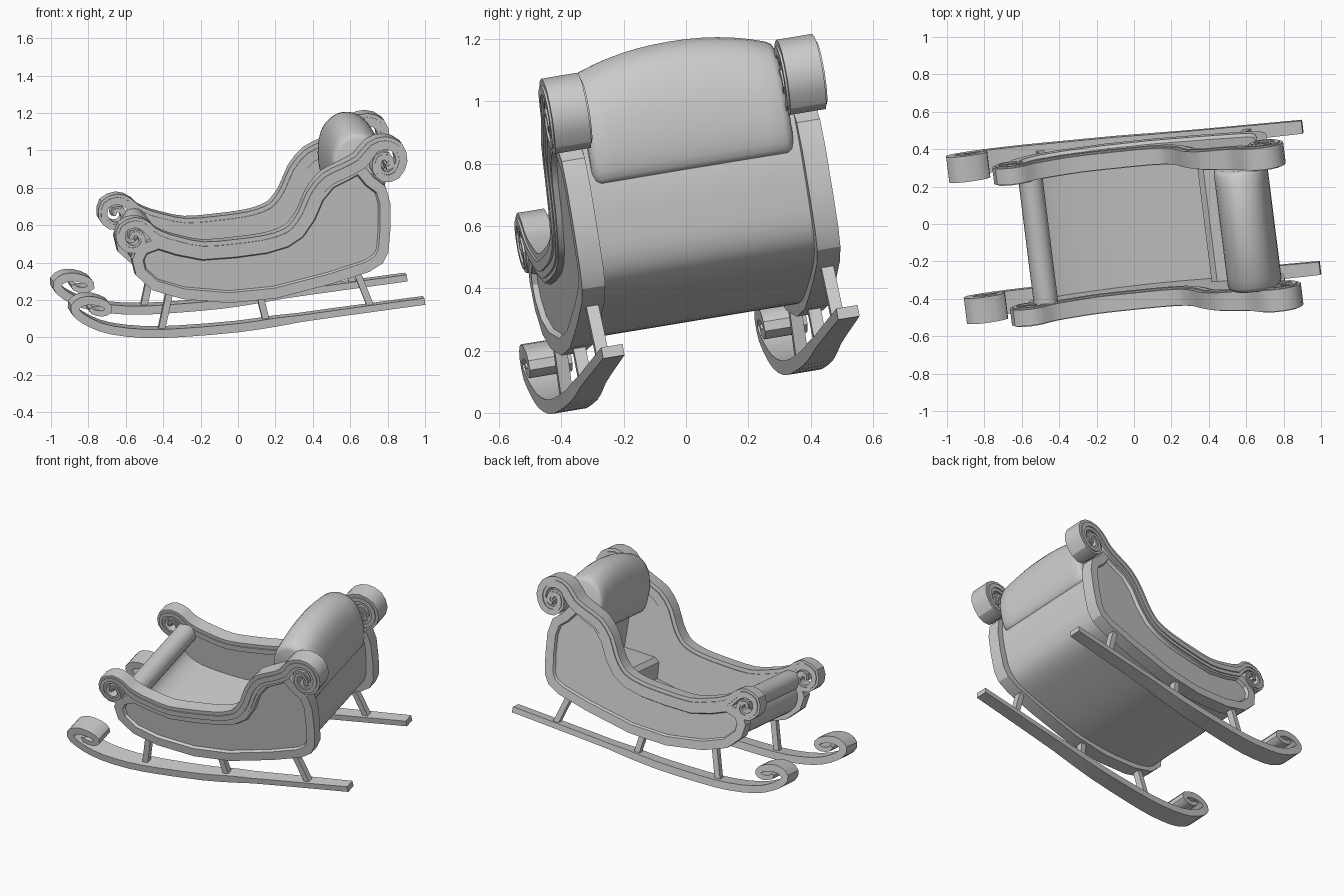
import bpy, bmesh, math
from mathutils import Matrix, Vector

if "Cube" in bpy.data.objects:
    bpy.data.objects.remove(bpy.data.objects["Cube"])

# Sleigh frame (x along, w across, z up) -> tilted world frame; w = 0 is the near runner plane
W = 0.771
M = Matrix(((1, -0.123, 0, 0),
            (0.123, 0.979, -0.165, -0.325),
            (0, 0.162, 1, 0.003),
            (0, 0, 0, 1)))


def finish(name, bm, angle=30):
    bmesh.ops.transform(bm, matrix=M, verts=bm.verts)
    bmesh.ops.recalc_face_normals(bm, faces=bm.faces)
    me = bpy.data.meshes.new(name)
    bm.to_mesh(me)
    bm.free()
    ob = bpy.data.objects.new(name, me)
    bpy.context.collection.objects.link(ob)
    bpy.ops.object.select_all(action='DESELECT')
    ob.select_set(True)
    bpy.context.view_layer.objects.active = ob
    bpy.ops.object.shade_smooth_by_angle(angle=math.radians(angle))
    return ob


def mirror(bm):
    """Copy everything to the far side of the sleigh."""
    d = bmesh.ops.duplicate(bm, geom=bm.verts[:] + bm.edges[:] + bm.faces[:])
    for v in d['geom']:
        if isinstance(v, bmesh.types.BMVert):
            v.co.y = W - v.co.y


def loft(bm, rings):
    vs = [[bm.verts.new(c) for c in r] for r in rings]
    n = len(vs[0])
    for a, b in zip(vs, vs[1:]):
        for i in range(n):
            bm.faces.new((a[i], a[(i + 1) % n], b[(i + 1) % n], b[i]))
    bm.faces.new(vs[0][::-1])
    bm.faces.new(vs[-1])


def smooth(pts, k=4, closed=False):
    """Catmull-Rom refinement of a 2D path."""
    p = [Vector(q) for q in pts]
    n = len(p)
    get = (lambda i: p[i % n]) if closed else (lambda i: p[max(0, min(n - 1, i))])
    out = []
    for i in range(n if closed else n - 1):
        a, b, c, d = (get(i + j) for j in (-1, 0, 1, 2))
        for s in range(k):
            t = s / k
            out.append(0.5 * (2 * b + (c - a) * t + (2 * a - 5 * b + 4 * c - d) * t * t
                              + (3 * b - a - 3 * c + d) * t ** 3))
    return out if closed else out + [p[-1]]


def strip(bm, path, thick, width, w=0.0):
    """Flat bar along an (x, z) path; thick and width are functions of the point index."""
    p = [Vector(q) for q in path]
    rings = []
    for i, c in enumerate(p):
        d0 = (c - p[max(i - 1, 0)]).normalized()
        d1 = (p[min(i + 1, len(p) - 1)] - c).normalized()
        t = (d0 + d1).normalized()
        n = Vector((-t.y, t.x)) * thick(i) / 2 / max(0.75, t.dot(d1 if d1.length else d0))
        h = width(i) / 2
        a, b = c + n, c - n
        rings.append([(a.x, w - h, a.y), (a.x, w + h, a.y), (b.x, w + h, b.y), (b.x, w - h, b.y)])
    loft(bm, rings)


def slab(bm, poly, w0, w1):
    loft(bm, [[(x, w, z) for x, z in poly] for w in (w0, w1)])


# Runners: curled at the front, narrowing to the back
runner = [(0.995, 0.195), (0.5, 0.128), (0.2, 0.085), (0, 0.056), (-0.3, 0.031), (-0.5, 0.026),
          (-0.68, 0.045), (-0.79, 0.082), (-0.865, 0.13), (-0.878, 0.172), (-0.84, 0.2), (-0.78, 0.204),
          (-0.715, 0.183), (-0.7, 0.153), (-0.735, 0.135), (-0.785, 0.145), (-0.795, 0.165)]
bm = bmesh.new()
strip(bm, smooth(runner, 2), lambda i: 0.036 if i < 4 else 0.046 if i < 21 else 0.046 - 0.0022 * (i - 21),
      lambda i: 0.07 + 0.07 * min(1, i / 16))
mirror(bm)
finish("runners", bm, 25)

# Struts joining runners and body
bm = bmesh.new()
for a, b in (((-0.365, 0.25), (-0.41, 0.04)), ((0.115, 0.23), (0.15, 0.085)), ((0.63, 0.36), (0.71, 0.16))):
    strip(bm, [a, b], lambda i: 0.036, lambda i: 0.04)
mirror(bm)
finish("struts", bm)

# Top rails with a scroll at each end
front_scroll = [(-0.575, 0.53), (-0.57, 0.56), (-0.535, 0.56), (-0.515, 0.52), (-0.54, 0.482), (-0.59, 0.478),
                (-0.632, 0.525), (-0.62, 0.59), (-0.555, 0.618), (-0.495, 0.595)]
middle = [(-0.43, 0.535), (-0.32, 0.5), (-0.19, 0.475), (-0.02, 0.488), (0.14, 0.51), (0.24, 0.54), (0.3, 0.58),
          (0.355, 0.66), (0.4, 0.765), (0.47, 0.85), (0.56, 0.895), (0.65, 0.945)]
rear_scroll = [(0.71, 1.02), (0.78, 1.045), (0.845, 1.02), (0.868, 0.95), (0.835, 0.88), (0.775, 0.865),
               (0.735, 0.905), (0.745, 0.965), (0.79, 0.975), (0.812, 0.93), (0.785, 0.915)]
rail = smooth(front_scroll + middle + rear_scroll, 2)
nf, nm = len(front_scroll), len(middle)


def rail_thick(i):
    i /= 2
    if i < nf:
        return 0.026 + 0.036 * i / nf
    j = i - nf - nm
    return 0.08 if j < 0 else 0.072 - 0.042 * j / len(rear_scroll)


def rail_width(i):
    j = i / 2 - nf - nm + 4
    return 0.088 if j < 0 else min(0.118, 0.088 + 0.008 * j)


bm = bmesh.new()
strip(bm, rail, rail_thick, rail_width)
# raised bead along the rail
strip(bm, rail, lambda i: rail_thick(i) * 0.42, lambda i: rail_width(i) + 0.014)
mirror(bm)
finish("scroll_rails", bm, 30)

# Side panels with a recessed field
lower = [(0.72, 0.86), (0.785, 0.81), (0.81, 0.72), (0.81, 0.58), (0.80, 0.46), (0.77, 0.4), (0.70, 0.355),
         (0.5, 0.29), (0.2, 0.212), (-0.05, 0.187), (-0.3, 0.208), (-0.46, 0.255), (-0.55, 0.335),
         (-0.57, 0.42), (-0.535, 0.495)]
bm = bmesh.new()
slab(bm, middle + lower, -0.038, 0.038)
bmesh.ops.recalc_face_normals(bm, faces=bm.faces)
bm.faces.ensure_lookup_table()
outer = [f for f in bm.faces if len(f.verts) > 4 and f.calc_center_median().y < 0]
bmesh.ops.inset_region(bm, faces=outer, thickness=0.055, use_even_offset=True)
bmesh.ops.inset_region(bm, faces=outer, thickness=0.008, depth=-0.018, use_even_offset=True)
mirror(bm)
finish("side_panels", bm)

# Curved shell: front, floor and back in one sheet
shell = smooth([(-0.46, 0.5), (-0.51, 0.42), (-0.495, 0.345), (-0.42, 0.29), (-0.28, 0.258), (-0.05, 0.242),
                (0.2, 0.262), (0.5, 0.338), (0.66, 0.395), (0.73, 0.47), (0.75, 0.6), (0.752, 0.72), (0.73, 0.86)])
bm = bmesh.new()
strip(bm, shell, lambda i: 0.03, lambda i: W - 0.05, W / 2)
finish("body_shell", bm, 40)

# Bench and backrest block
bm = bmesh.new()
slab(bm, [(0.42, 0.3), (0.42, 0.435), (0.45, 0.46), (0.66, 0.48), (0.64, 0.8), (0.72, 0.86),
          (0.745, 0.7), (0.74, 0.55), (0.71, 0.45), (0.64, 0.39), (0.5, 0.335)], 0.03, W - 0.03)
finish("seat_bench", bm)

# Round bar on top of the front
bm = bmesh.new()
ring = [(-0.465 + 0.065 * math.cos(k * math.pi / 8), 0.505 + 0.065 * math.sin(k * math.pi / 8)) for k in range(16)]
slab(bm, ring, 0.02, W - 0.02)
finish("front_bar", bm, 40)

# Crowned back cushion draped over the backrest
sec = smooth([(0.735, 0.715), (0.78, 0.735), (0.798, 0.83), (0.79, 0.96), (0.75, 1.07), (0.68, 1.122),
              (0.6, 1.118), (0.54, 1.055), (0.512, 0.94), (0.52, 0.8), (0.55, 0.735), (0.62, 0.715)], 3, True)
rings = []
N = 12
for k in range(N + 1):
    t = 2 * k / N - 1
    crown = 1 - 0.12 * abs(t) ** 2.2
    rings.append([(x, W / 2 + t * 0.305, 0.715 + (z - 0.715) * crown) for x, z in sec])


def end_cap(r, w, s):
    return [(0.65 + (x - 0.65) * s, w, 0.88 + (z - 0.88) * s) for x, _, z in r]


a, b = rings[0], rings[-1]
rings = ([end_cap(a, 0.055, 0.85), end_cap(a, 0.064, 0.95)] + rings
         + [end_cap(b, W - 0.064, 0.95), end_cap(b, W - 0.055, 0.85)])
bm = bmesh.new()
loft(bm, rings)
finish("back_cushion", bm, 50)
